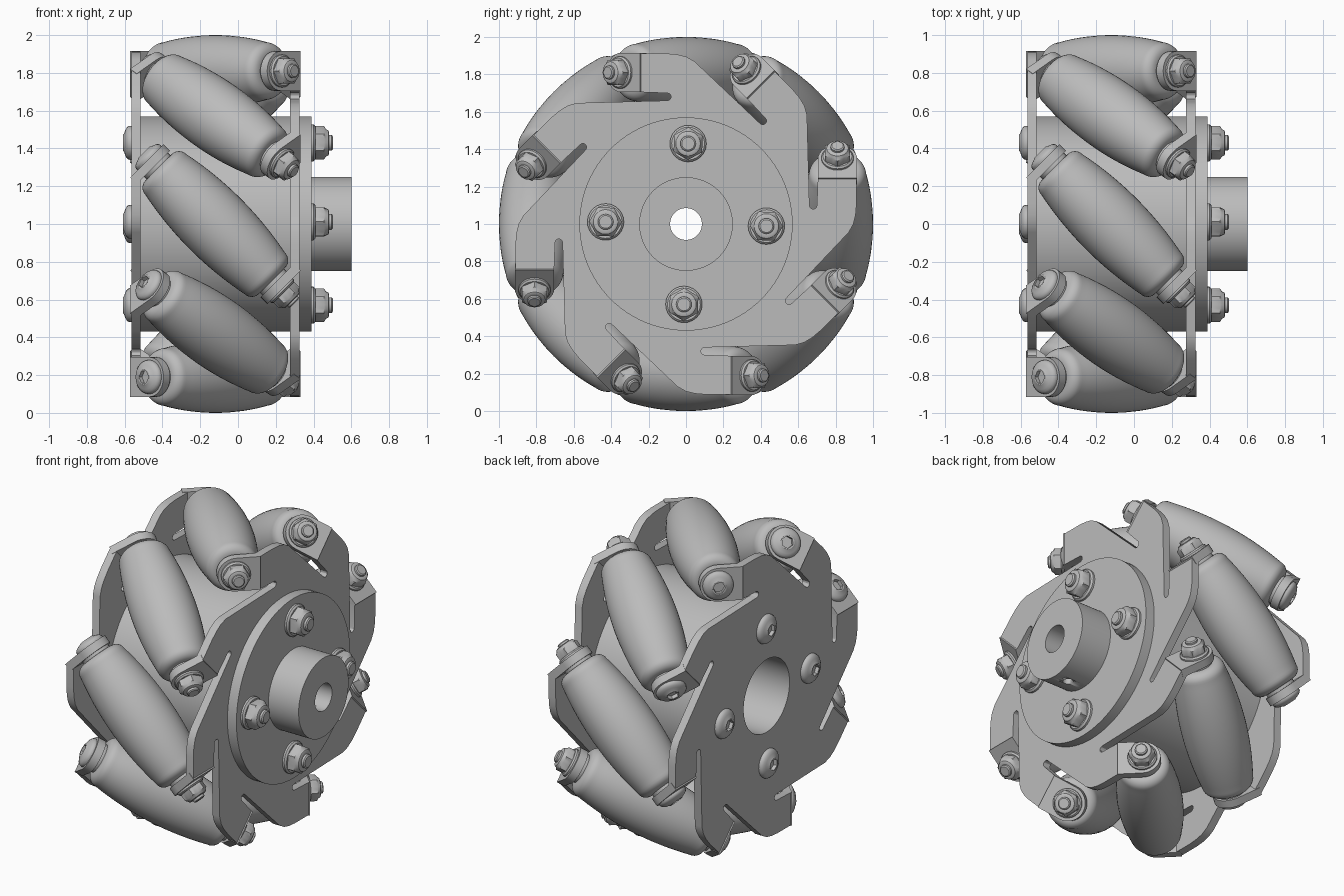
import bpy, bmesh, math
from mathutils import Matrix, Vector

cube = bpy.data.objects.get("Cube")
if cube:
    bpy.data.objects.remove(cube, do_unlink=True)

MID_X, ROLLER_R, COUNT = -0.12, 0.81, 8
TAB_IN, TAB_OUT = 0.443, 0.493

grey = bpy.data.materials.new("plain grey")
grey.use_nodes = True
grey.diffuse_color = (0.5, 0.5, 0.5, 1)
grey.node_tree.nodes["Principled BSDF"].inputs["Base Color"].default_value = (0.5, 0.5, 0.5, 1)


def finish(bm, name, angle=35):
    bmesh.ops.recalc_face_normals(bm, faces=bm.faces[:])
    for f in bm.faces:
        f.smooth = True
    mesh = bpy.data.meshes.new(name)
    bm.to_mesh(mesh)
    bm.free()
    mesh.set_sharp_from_angle(angle=math.radians(angle))
    mesh.materials.append(grey)
    return mesh


def lathe(name, profile, n=24, closed=False):
    """Spin (radius, height[, 'hex']) points round local z."""
    bm = bmesh.new()
    rings = []
    for r, h, *kind in profile:
        ring = []
        for i in range(n):
            a = math.tau * i / n
            q = r
            if kind:
                q = r * math.cos(math.pi / 6) / math.cos(a % (math.pi / 3) - math.pi / 6)
            ring.append(bm.verts.new((q * math.cos(a), q * math.sin(a), h)))
        rings.append(ring)
    pairs = list(zip(rings, rings[1:]))
    if closed:
        pairs.append((rings[-1], rings[0]))
    else:
        bm.faces.new(rings[0])
        bm.faces.new(rings[-1])
    for lo, hi in pairs:
        for i in range(n):
            j = (i + 1) % n
            bm.faces.new((lo[i], lo[j], hi[j], hi[i]))
    return finish(bm, name)


def place(name, mesh, matrix):
    ob = bpy.data.objects.new(name, mesh)
    bpy.context.collection.objects.link(ob)
    ob.matrix_world = matrix
    return ob


def arc(cx, cy, r, a0, a1, steps):
    return [(cx + r * math.cos(math.radians(a0 + (a1 - a0) * i / steps)),
             cy + r * math.sin(math.radians(a0 + (a1 - a0) * i / steps)))
            for i in range(steps + 1)]


def turn(points, degrees):
    rot = Matrix.Rotation(math.radians(degrees), 2)
    return [tuple(rot @ Vector(p)) for p in points]


# Frames: wheel axle runs along x at z = 1
AXLE = Matrix.Translation((0, 0, 1)) @ Matrix(
    ((0, 0, 1, 0), (1, 0, 0, 0), (0, 1, 0, 0), (0, 0, 0, 1)))
FLIP = (Matrix.Translation((MID_X, 0, 0)) @ Matrix.Rotation(math.pi, 4, 'Z')
        @ Matrix.Translation((-MID_X, 0, 0)))
s = math.sqrt(0.5)
TILT = Matrix(((s, 0, s, MID_X), (s, 0, -s, 0), (0, 1, 0, ROLLER_R), (0, 0, 0, 1)))
BACK = Matrix.Rotation(math.pi, 4, 'Y')


# Side plates: eight slotted arms round a central hole
def plate_mesh():
    arm = arc(-0.1, 0.68, 0.02, -90, 90, 6)
    arm += [(-0.24, 0.705), (-0.24, 0.912), (-0.11, 0.912), (-0.05, 0.907), (0, 0.895), (0.045, 0.87)]
    outline = [p for k in range(COUNT) for p in turn(arm, -45 * k)]
    curve = bpy.data.curves.new("side_plate", 'CURVE')
    curve.dimensions = '2D'
    curve.fill_mode = 'BOTH'
    curve.extrude = 0.025
    for pts in (outline, arc(0, 0, 0.23, 0, 352.5, 47)):
        sp = curve.splines.new('POLY')
        sp.points.add(len(pts) - 1)
        for point, p in zip(sp.points, pts):
            point.co = (*p, 0, 1)
        sp.use_cyclic_u = True
    tmp = place("plate_tmp", curve, Matrix.Identity(4))
    bpy.context.view_layer.update()
    mesh = bpy.data.meshes.new_from_object(
        tmp.evaluated_get(bpy.context.evaluated_depsgraph_get()))
    bpy.data.objects.remove(tmp, do_unlink=True)
    bm = bmesh.new()
    bm.from_mesh(mesh)
    bmesh.ops.remove_doubles(bm, verts=bm.verts[:], dist=0.0005)
    mesh = finish(bm, "side_plate", 30)
    while len(mesh.materials) > 1:
        mesh.materials.pop()
    return mesh


plate = plate_mesh()
right_place = AXLE @ Matrix.Translation((0, 0, 0.3))
place("right_plate", plate, right_place)
place("left_plate", plate, FLIP @ right_place)


# Bent tab that carries a roller end
def tab_mesh():
    bm = bmesh.new()
    pts = [(0.145, -0.105)] + arc(0, 0, 0.105, 270, 90, 16) + [(0.145, 0.105)]
    face = bm.faces.new([bm.verts.new((*p, TAB_IN)) for p in pts])
    up = bmesh.ops.extrude_face_region(bm, geom=[face])["geom"]
    bmesh.ops.translate(bm, vec=(0, 0, TAB_OUT - TAB_IN),
                        verts=[v for v in up if isinstance(v, bmesh.types.BMVert)])
    return finish(bm, "bent_tab")


# Barrel roller with rounded rims
def barrel(t):
    return 0.19 - 0.27 * t * t


half = [(barrel(0.37 * i / 10), 0.37 * i / 10) for i in range(11)]
rim = [(r, h) for r, h in arc(barrel(0.37) - 0.055, 0.37, 0.055, 0, 90, 6)][1:]
upper = half + rim
roller = lathe("roller", [(r, -h) for r, h in reversed(upper[1:])] + upper, 48)
bushing = lathe("bushing", [(0.09, -TAB_IN), (0.09, TAB_IN)])

# Fasteners: lock nut on washer, and domed bolt head with hex socket
nut = lathe("lock_nut", [(0.098, 0), (0.098, 0.012), (0.088, 0.022), (0.088, 0.022, 'hex'),
                         (0.088, 0.068, 'hex'), (0.072, 0.078), (0.066, 0.09), (0.058, 0.094),
                         (0.042, 0.094), (0.042, 0.108), (0.034, 0.114)])
dome = [(0.09 * math.cos(a), 0.008 + 0.036 * math.sin(a)) for a in (0, 0.25, 0.5, 0.75, 1.0)]
head = lathe("bolt_head", [(0.09, 0)] + dome +
             [(0.042, 0.043), (0.036, 0.043, 'hex'), (0.036, 0.02, 'hex')])
tab = tab_mesh()

# Eight tilted roller units round the axle
for k in range(COUNT):
    unit = (Matrix.Translation((0, 0, 1))
            @ Matrix.Rotation(math.tau * k / COUNT, 4, 'X') @ TILT)
    lift = Matrix.Translation((0, 0, TAB_OUT))
    n = k + 1
    place(f"roller_{n}", roller, unit)
    place(f"roller_bushing_{n}", bushing, unit)
    place(f"right_tab_{n}", tab, unit)
    place(f"left_tab_{n}", tab, unit @ BACK)
    place(f"roller_nut_{n}", nut, unit @ lift @ Matrix.Scale(0.88, 4))
    place(f"roller_bolt_head_{n}", head, unit @ BACK @ lift)

# Central drum between the plates
place("drum", lathe("drum", [(0.57, -0.52), (0.57, 0.28), (0.23, 0.28), (0.23, -0.52)], 96, True), AXLE)

# Hub: flange, boss and bore, with a set screw hole below
hub = place("hub", lathe("hub", [(0.57, 0.325), (0.57, 0.388), (0.25, 0.388), (0.25, 0.6),
                                 (0.085, 0.6), (0.085, 0.325)], 96, True), AXLE)
cutter = place("set_screw_cutter", lathe("set_screw_cutter", [(0.03, 0.7), (0.03, 0.95)], 20),
               Matrix.Translation((0.5, 0, 0)))
cutter.hide_render = True
cutter.hide_viewport = True
cut = hub.modifiers.new("set_screw_hole", 'BOOLEAN')
cut.object = cutter
cut.operation = 'DIFFERENCE'
cut.solver = 'EXACT'

# Four bolts through the hub
for k in range(4):
    spin = AXLE @ Matrix.Rotation(math.radians(90 * k - 1.5), 4, 'Z')
    place(f"hub_nut_{k + 1}", nut, spin @ Matrix.Translation((0.43, 0, 0.388)))
    place(f"hub_bolt_head_{k + 1}", head, spin @ Matrix.Translation((0.43, 0, -0.565)) @ BACK)
